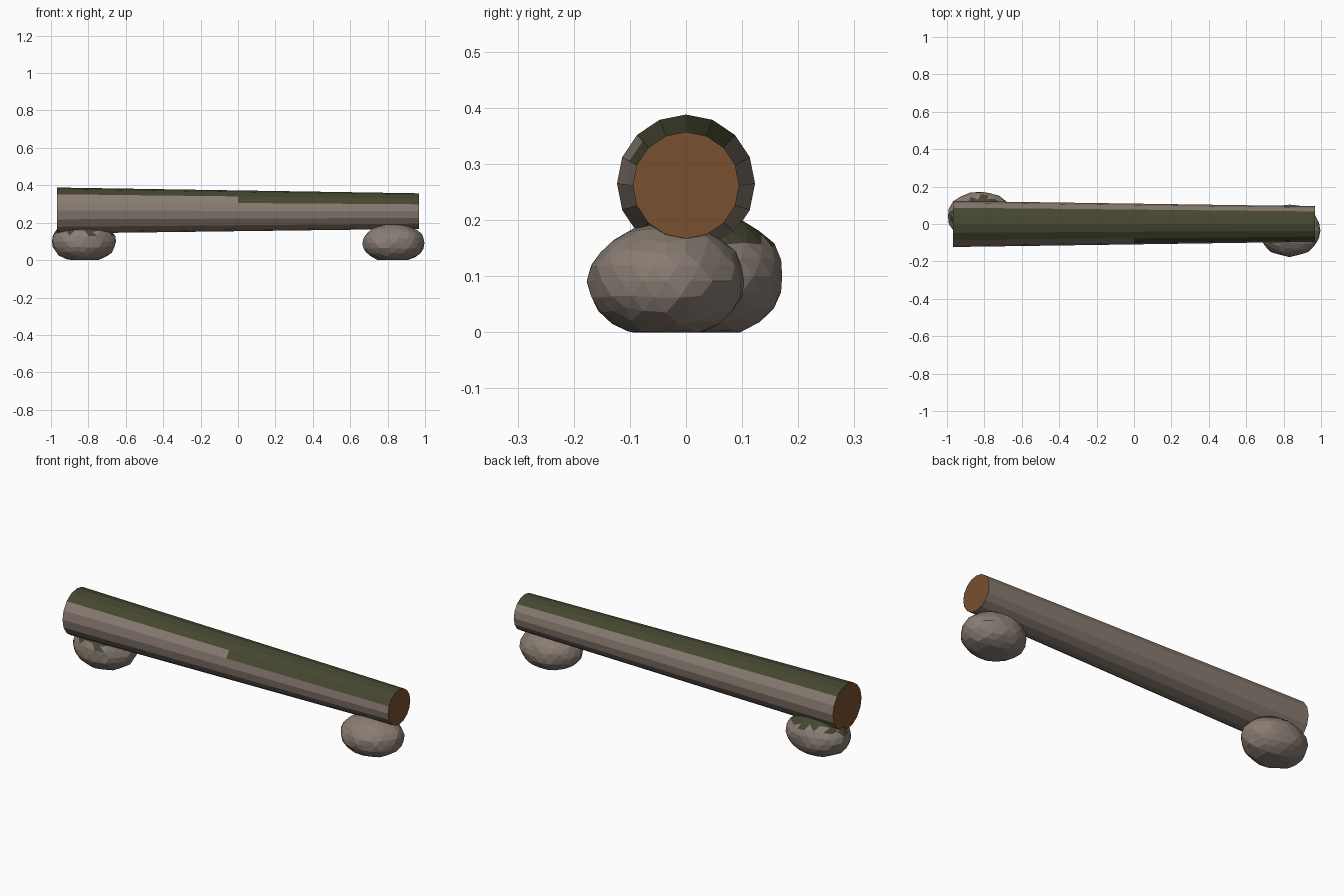
import bpy, bmesh, math, random
from mathutils import Vector

cube = bpy.data.objects.get("Cube")
if cube:
    bpy.data.objects.remove(cube, do_unlink=True)


def material(name, rgb):
    m = bpy.data.materials.new(name)
    m.use_nodes = True
    m.diffuse_color = (*rgb, 1)
    bsdf = next(n for n in m.node_tree.nodes if n.type == 'BSDF_PRINCIPLED')
    bsdf.inputs["Base Color"].default_value = (*rgb, 1)
    bsdf.inputs["Roughness"].default_value = 0.9
    return m


bark = material("bark", (0.25, 0.20, 0.165))
moss = material("moss", (0.06, 0.062, 0.03))
wood = material("cut wood", (0.19, 0.08, 0.028))
stone = material("stone", (0.25, 0.205, 0.172))


def finish(bm, name, mats):
    bmesh.ops.recalc_face_normals(bm, faces=bm.faces)
    mesh = bpy.data.meshes.new(name)
    bm.to_mesh(mesh)
    bm.free()
    for m in mats:
        mesh.materials.append(m)
    obj = bpy.data.objects.new(name, mesh)
    bpy.context.collection.objects.link(obj)
    return obj


# Tapered log, mossy along the top with a patch on the front
SIDES, SEGMENTS, HALF = 16, 4, 0.968
bm = bmesh.new()
rings = []
for i in range(SEGMENTS + 1):
    t = i / SEGMENTS
    radius = 0.123 + (0.095 - 0.123) * t
    centre = 0.265 - 0.003 * t
    angles = [math.tau * k / SIDES for k in range(SIDES)]
    rings.append([bm.verts.new((HALF * (2 * t - 1), radius * math.sin(a),
                                centre + radius * math.cos(a))) for a in angles])
for i in range(SEGMENTS):
    for k in range(SIDES):
        n = (k + 1) % SIDES
        face = bm.faces.new((rings[i][k], rings[i][n], rings[i + 1][n], rings[i + 1][k]))
        on_top = k < 2 or k >= SIDES - 2
        front_patch = k == SIDES - 3 and i >= SEGMENTS // 2
        face.material_index = 1 if on_top or front_patch else 0
for ring in (rings[0], rings[-1]):
    bm.faces.new(ring).material_index = 2
finish(bm, "log", [bark, moss, wood])


# Faceted support stones, flattened where they meet the ground
def support_stone(name, centre, size, seed, mossy):
    rng = random.Random(seed)
    bm = bmesh.new()
    bmesh.ops.create_icosphere(bm, subdivisions=3, radius=1)
    for v in bm.verts:
        d = v.co * rng.uniform(0.97, 1.02)
        v.co = Vector(centre) + Vector([d[i] * size[i] for i in range(3)])
        v.co.z = max(v.co.z, 0)
    for f in bm.faces:
        height = f.calc_center_median().z
        f.material_index = int(mossy and height > 0.155 + rng.uniform(-0.02, 0.02))
    finish(bm, name, [stone, moss])


support_stone("left_stone", (0.832, -0.035, 0.091), (0.167, 0.14, 0.105), 3, False)
support_stone("right_stone", (-0.825, 0.04, 0.1), (0.174, 0.135, 0.115), 7, True)
